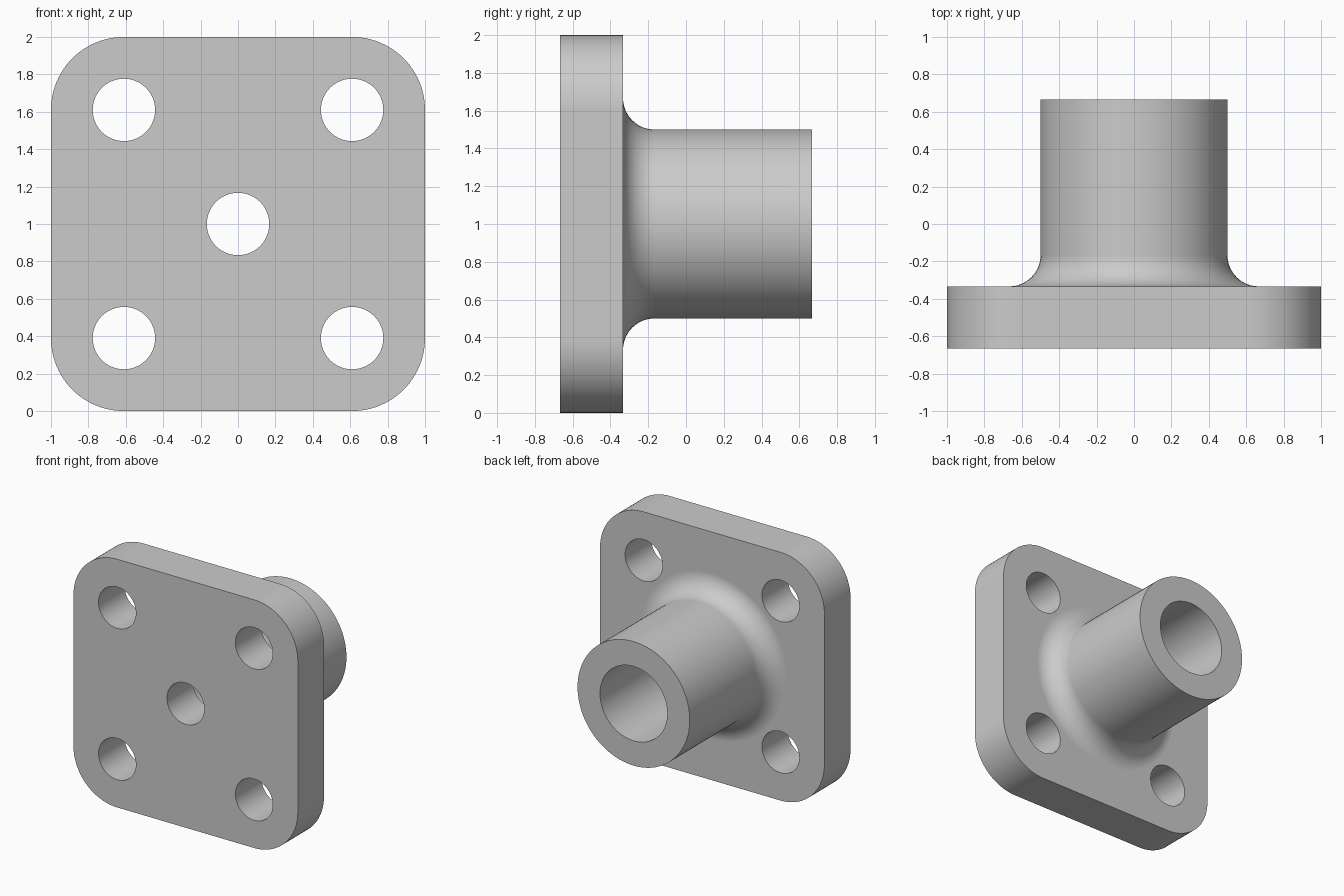
import bpy
import bmesh
from math import cos, sin, pi, radians
from mathutils import Matrix, Vector

if "Cube" in bpy.data.objects:
    bpy.data.objects.remove(bpy.data.objects["Cube"], do_unlink=True)

FRONT, PLATE_BACK, END = -2 / 3, -1 / 3, 2 / 3
CENTRE_Z = 1.0
HOLE_R, BORE_R, TUBE_R, FILLET_R = 1 / 6, 0.3, 0.5, 1 / 6
CORNER_R = 0.39
SEGMENTS = 96

grey = bpy.data.materials.new("grey metal")
grey.use_nodes = True
colour = (0.6, 0.6, 0.6, 1)
grey.diffuse_color = colour
grey.node_tree.nodes["Principled BSDF"].inputs["Base Color"].default_value = colour


def finish(bm, name):
    bmesh.ops.recalc_face_normals(bm, faces=bm.faces)
    mesh = bpy.data.meshes.new(name)
    bm.to_mesh(mesh)
    bm.free()
    mesh.materials.append(grey)
    obj = bpy.data.objects.new(name, mesh)
    bpy.context.collection.objects.link(obj)
    return obj


def lathe(name, profile):
    """Revolve (radius, y) points about the tube axis and cap both ends."""
    bm = bmesh.new()
    rings = []
    for r, y in profile:
        rings.append([bm.verts.new((r * cos(a), y, CENTRE_Z + r * sin(a)))
                      for a in (2 * pi * i / SEGMENTS for i in range(SEGMENTS))])
    for low, high in zip(rings, rings[1:]):
        for i in range(SEGMENTS):
            j = (i + 1) % SEGMENTS
            bm.faces.new((low[i], low[j], high[j], high[i]))
    bm.faces.new(rings[0])
    bm.faces.new(rings[-1])
    return finish(bm, name)


def cylinder(name, radius, start, end, x=0, z=0):
    obj = lathe(name, [(radius, start), (radius, end)])
    obj.data.transform(Matrix.Translation((x, 0, z)))
    return obj


def combine(target, tool, operation):
    mod = target.modifiers.new(tool.name, "BOOLEAN")
    mod.operation = operation
    mod.solver = "EXACT"
    mod.object = tool
    bpy.context.view_layer.objects.active = target
    bpy.ops.object.modifier_apply(modifier=mod.name)
    bpy.data.objects.remove(tool, do_unlink=True)


# Square plate with rounded corners
bm = bmesh.new()
outline = []
steps = SEGMENTS // 4
inset = 1 - CORNER_R
for k, (sx, sz) in enumerate([(1, 1), (-1, 1), (-1, -1), (1, -1)]):
    for i in range(steps + 1):
        a = (k + i / steps) * pi / 2
        outline.append(bm.verts.new((sx * inset + CORNER_R * cos(a), FRONT,
                                     CENTRE_Z + sz * inset + CORNER_R * sin(a))))
face = bm.faces.new(outline)
grown = bmesh.ops.extrude_face_region(bm, geom=[face])["geom"]
bmesh.ops.translate(bm, vec=Vector((0, PLATE_BACK - FRONT, 0)),
                    verts=[v for v in grown if isinstance(v, bmesh.types.BMVert)])
flange = finish(bm, "flanged_sleeve")

# Tube with a concave fillet where it meets the plate
fillet_steps = 16
foot = TUBE_R + FILLET_R
profile = [(foot, PLATE_BACK - 0.1)]
for i in range(fillet_steps + 1):
    a = i / fillet_steps * pi / 2
    profile.append((foot - FILLET_R * sin(a), PLATE_BACK + FILLET_R * (1 - cos(a))))
profile.append((TUBE_R, END))
combine(flange, lathe("tube", profile), "UNION")

# Wide bore from the back, narrow hole through the plate
combine(flange, cylinder("wide_bore", BORE_R, PLATE_BACK, END + 0.1), "DIFFERENCE")
combine(flange, cylinder("narrow_bore", HOLE_R, FRONT - 0.1, 0), "DIFFERENCE")

# Four bolt holes
for sx in (-1, 1):
    for sz in (-1, 1):
        hole = cylinder("bolt_hole", HOLE_R, FRONT - 0.1, 0, sx * inset, sz * inset)
        combine(flange, hole, "DIFFERENCE")

# Smooth round walls, crisp rims
bpy.ops.object.select_all(action="DESELECT")
flange.select_set(True)
bpy.context.view_layer.objects.active = flange
bpy.ops.object.shade_smooth_by_angle(angle=radians(30))
weighted = flange.modifiers.new("even_shading", "WEIGHTED_NORMAL")
weighted.keep_sharp = True
